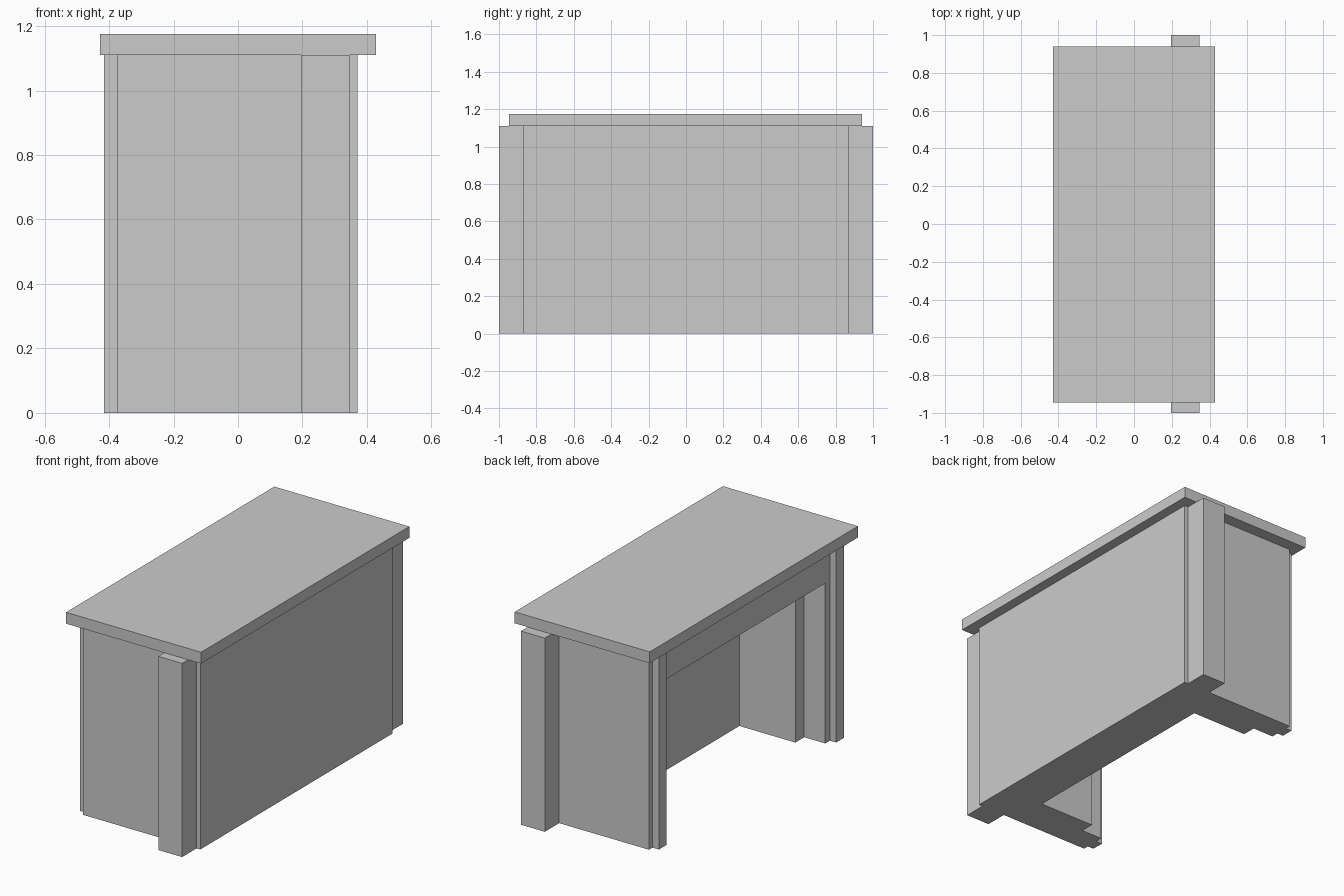
import bpy, bmesh
from mathutils import Vector

if "Cube" in bpy.data.objects:
    bpy.data.objects.remove(bpy.data.objects["Cube"])

BODY_H = 1.11


def box(name, x, y, z):
    """Axis-aligned box from (min, max) ranges."""
    lo, hi = (Vector(c) for c in zip(x, y, z))
    bm = bmesh.new()
    bmesh.ops.create_cube(bm, size=1)
    bmesh.ops.scale(bm, vec=hi - lo, verts=bm.verts)
    bmesh.ops.translate(bm, vec=(lo + hi) / 2, verts=bm.verts)
    mesh = bpy.data.meshes.new(name)
    bm.to_mesh(mesh)
    bm.free()
    obj = bpy.data.objects.new(name, mesh)
    bpy.context.collection.objects.link(obj)
    return obj


def mirrored_box(name, x, y, z=(0, BODY_H)):
    """Box on the +y end, mirrored to the -y end."""
    obj = box(name, x, y, z)
    obj.modifiers.new("Mirror", 'MIRROR').use_axis = (False, True, False)
    return obj


# Counter top slab
box("counter_top", (-0.428, 0.428), (-0.946, 0.94), (BODY_H, 1.175))

# Thick closed panel on the +x side
box("long_panel", (0.113, 0.37), (-0.87, 0.87), (0, BODY_H))

# Header over the open side
box("opening_header", (-0.375, -0.242), (-0.725, 0.725), (0.918, BODY_H))

# End walls, slimmer jambs, thin trim strips and outer pilasters
mirrored_box("end_wall", (-0.242, 0.113), (0.645, 0.87))
mirrored_box("opening_jamb", (-0.375, -0.242), (0.725, 0.87))
mirrored_box("trim_strip", (-0.415, -0.375), (0.767, 0.838))
mirrored_box("pilaster", (0.195, 0.346), (0.87, 1.0))
